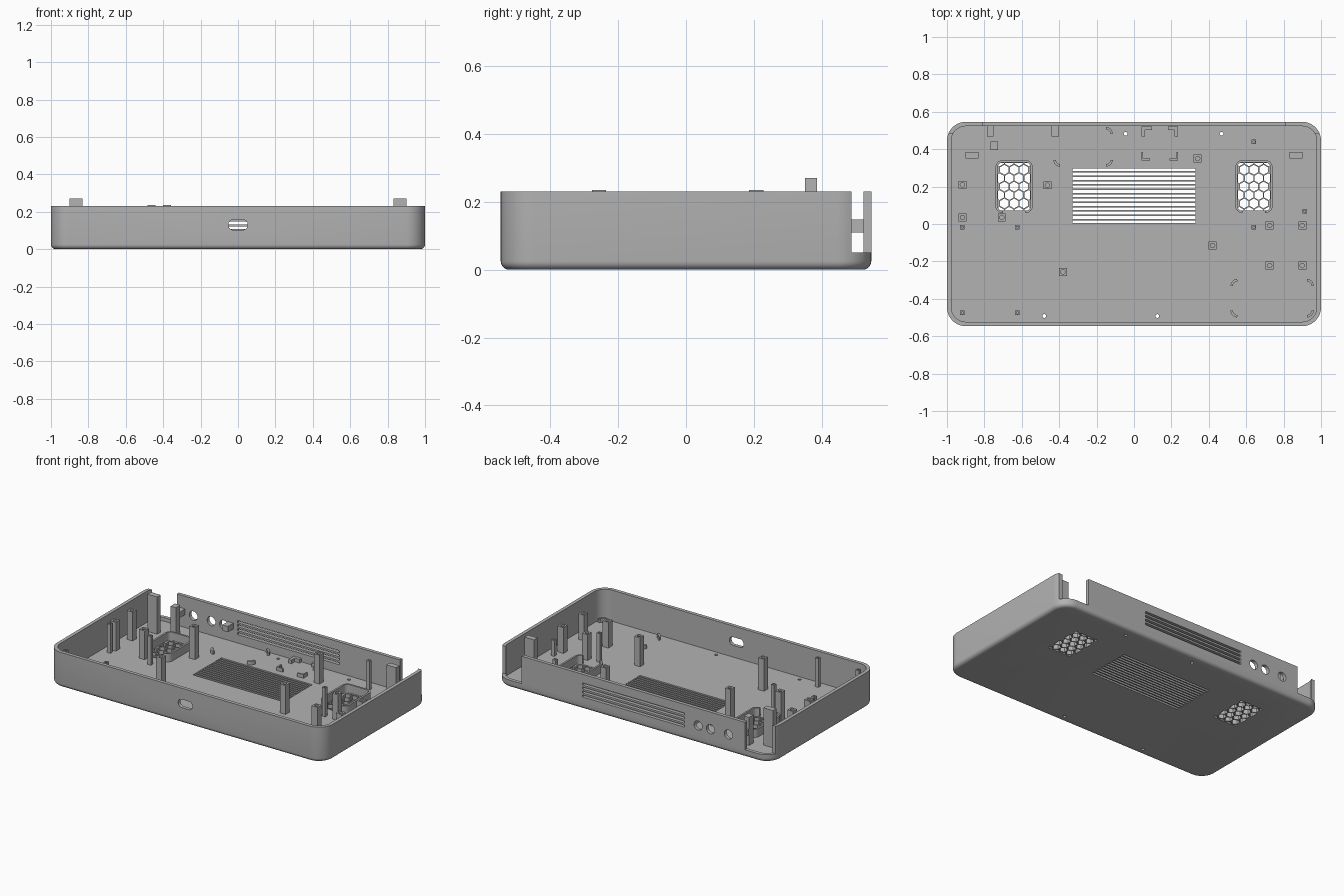
import bpy, bmesh, math
from mathutils import Vector, Matrix

if "Cube" in bpy.data.objects:
    bpy.data.objects.remove(bpy.data.objects["Cube"])

grey = bpy.data.materials.new("plain grey")
grey.use_nodes = True
COLOUR = (0.45, 0.45, 0.45, 1)
grey.diffuse_color = COLOUR
grey.node_tree.nodes["Principled BSDF"].inputs["Base Color"].default_value = COLOUR

HX, HY, TOP, FLOOR, WALL = 1.0, 0.546, 0.23, 0.026, 0.023


def finish(name, bm):
    bmesh.ops.recalc_face_normals(bm, faces=bm.faces)
    mesh = bpy.data.meshes.new(name)
    bm.to_mesh(mesh)
    bm.free()
    mesh.materials.append(grey)
    ob = bpy.data.objects.new(name, mesh)
    bpy.context.collection.objects.link(ob)
    return ob


def box(bm, x0, x1, y0, y1, z0, z1):
    m = Matrix.Translation(((x0 + x1) / 2, (y0 + y1) / 2, (z0 + z1) / 2))
    m = m @ Matrix.Diagonal((x1 - x0, y1 - y0, z1 - z0, 1))
    bmesh.ops.create_cube(bm, size=1, matrix=m)


def prism(bm, pts, low, high, upright=False):
    # Extrude an outline along z, or along y when upright
    def place(p, h):
        return (p[0], h, p[1]) if upright else (p[0], p[1], h)
    a = [bm.verts.new(place(p, low)) for p in pts]
    b = [bm.verts.new(place(p, high)) for p in pts]
    bm.faces.new(a[::-1])
    bm.faces.new(b)
    for i in range(len(a)):
        j = (i + 1) % len(a)
        bm.faces.new((a[i], a[j], b[j], b[i]))


def arc(cx, cy, r, start, end, n):
    angles = [math.radians(start + (end - start) * i / n) for i in range(n + 1)]
    return [(cx + r * math.cos(a), cy + r * math.sin(a)) for a in angles]


def circle(cx, cy, r, n=20):
    return arc(cx, cy, r, 0, 360, n)[:-1]


def rounded(hx, hy, r, n=10, cx=0, cy=0):
    pts = []
    for k, (sx, sy) in enumerate([(1, 1), (-1, 1), (-1, -1), (1, -1)]):
        pts += arc(cx + sx * (hx - r), cy + sy * (hy - r), r, 90 * k, 90 * k + 90, n)
    return pts


def cut(ob, cutter):
    cutter.hide_render = True
    mod = ob.modifiers.new("cut", "BOOLEAN")
    mod.object, mod.operation, mod.solver = cutter, "DIFFERENCE", "EXACT"
    bpy.context.view_layer.objects.active = ob
    bpy.ops.object.modifier_apply(modifier=mod.name)
    bpy.data.objects.remove(cutter)


def smooth(ob):
    bpy.ops.object.select_all(action="DESELECT")
    ob.select_set(True)
    bpy.context.view_layer.objects.active = ob
    bpy.ops.object.shade_smooth_by_angle(angle=math.radians(30))


# Tray shell: rounded bottom edge, outer wall, rim, inner wall and floor
bm = bmesh.new()
levels = []
for i in range(6):
    a = math.pi / 2 * i / 5
    levels.append((0.025 * (1 - math.sin(a)), 0.025 * (1 - math.cos(a))))
levels += [(0, TOP), (WALL, TOP), (WALL, FLOOR)]
rings = [[bm.verts.new((x, y, z)) for x, y in rounded(HX - d, HY - d, 0.1 - d)]
         for d, z in levels]
for a, b in zip(rings, rings[1:]):
    for i in range(len(a)):
        j = (i + 1) % len(a)
        bm.faces.new((a[i], a[j], b[j], b[i]))
bm.faces.new(rings[0][::-1])
bm.faces.new(rings[-1])
tray = finish("tray", bm)

# Rear corner notches, floor vent, rear vent, sockets and screw holes
bm = bmesh.new()
for x0, x1 in ((-1.1, -0.81), (0.81, 1.1)):
    box(bm, x0, x1, 0.487, 0.7, 0.05, 0.4)
for i in range(13):
    y = 0.012 + i * 0.0232
    box(bm, -0.33, 0.33, y - 0.0075, y + 0.0075, -0.1, 0.1)
for i in range(4):
    z = 0.088 + i * 0.026
    box(bm, -0.37, 0.37, 0.5, 0.6, z - 0.007, z + 0.007)
for x in (-0.47, -0.56, -0.69):
    prism(bm, circle(x, 0.118, 0.03, 28), 0.5, 0.6, True)
prism(bm, rounded(0.052, 0.027, 0.0265, 8, 0, 0.13), -0.6, -0.5, True)
for x, y in ((-0.045, 0.482), (0.468, 0.482), (-0.48, -0.492), (0.125, -0.492)):
    prism(bm, circle(x, y, 0.01), -0.1, 0.1)
cut(tray, finish("opening_cutter", bm))

# Honeycomb grilles, trimmed to a rectangle
GX, GY, GW, GH, PITCH = 0.641, 0.2, 0.086, 0.127, 0.052
for side in (-1, 1):
    bm = bmesh.new()
    for row in range(-3, 4):
        for col in range(-3, 4):
            x = side * GX + (col + 0.5 * (row % 2)) * PITCH
            y = GY + row * PITCH * 0.866
            if abs(x - side * GX) < GW + 0.012 and abs(y - GY) < GH + 0.012:
                prism(bm, arc(x, y, 0.0262, 30, 330, 5), -0.1, 0.1)
    centre = Vector((side * GX, GY, 0))
    for n, d in (((1, 0, 0), GW), ((-1, 0, 0), GW), ((0, 1, 0), GH), ((0, -1, 0), GH)):
        n = Vector(n)
        bmesh.ops.bisect_plane(bm, geom=bm.verts[:] + bm.edges[:] + bm.faces[:],
                               plane_co=centre + n * d, plane_no=n, clear_outer=True)
        bmesh.ops.holes_fill(bm, edges=[e for e in bm.edges if e.is_boundary], sides=0)
    cut(tray, finish("honeycomb_cutter", bm))
smooth(tray)

# Speaker rims: raised walls, open along most of the front edge
for side, name in ((-1, "right_speaker_rim"), (1, "left_speaker_rim")):
    bm = bmesh.new()
    cx = side * GX

    def rim_path(w, h, r):
        pts = arc(cx - w + r, GY - h + r, r, 270, 180, 6)
        pts += arc(cx - w + r, GY + h - r, r, 180, 90, 6)
        pts += arc(cx + w - r, GY + h - r, r, 90, 0, 6)
        return pts + arc(cx + w - r, GY - h + r, r, 0, -90, 6)
    outer, inner = rim_path(0.1, 0.142, 0.04), rim_path(0.088, 0.13, 0.028)
    prism(bm, outer + inner[::-1], FLOOR - 0.004, 0.08)
    smooth(finish(name, bm))

# Bored mounting posts: wide ones and slim ones
wide = [(-0.917, 0.21), (-0.917, 0.035), (-0.707, 0.035), (-0.463, 0.207),
        (-0.38, -0.256), (0.42, -0.115), (0.34, 0.35)]
wide += [(x, y) for x in (0.725, 0.9) for y in (-0.008, -0.222)]
slim = [(x, y) for x in (-0.917, -0.623) for y in (-0.018, -0.475)]
slim += [(0.641, 0.44), (0.641, -0.018), (0.912, 0.067)]
for name, spots, half, bore in (("wide_posts", wide, 0.021, 0.012),
                                ("slim_posts", slim, 0.012, 0.006)):
    bm, holes = bmesh.new(), bmesh.new()
    for x, y in spots:
        top = 0.215
        if (x, y) in wide[3:5]:
            top = 0.235
        elif x > 0.7:
            top = 0.195 if half > 0.02 else 0.13
        box(bm, x - half, x + half, y - half, y + half, FLOOR - 0.004, top)
        prism(holes, circle(x, y, bore, 16), top - 0.08, top + 0.05)
    posts = finish(name, bm)
    cut(posts, finish("bore_cutter", holes))
    smooth(posts)

# Tall rear tabs, a plain post and the ledges on the rear wall
for side, name in ((-1, "right_tab"), (1, "left_tab")):
    bm = bmesh.new()
    x = side * 0.866
    box(bm, x - 0.035, x + 0.035, 0.35, 0.386, FLOOR - 0.004, 0.27)
    finish(name, bm)
bm = bmesh.new()
box(bm, -0.766, -0.728, 0.396, 0.44, FLOOR - 0.004, 0.21)
finish("plain_post", bm)
bm = bmesh.new()
box(bm, -0.785, -0.75, 0.467, 0.53, 0.11, 0.148)
box(bm, -0.44, -0.4, 0.467, 0.53, 0.11, 0.148)
finish("rear_ledges", bm)

# Low curved corner brackets around the two component bays
bm = bmesh.new()
for x0, x1, y0, y1, corners in ((0.515, 0.962, -0.5, -0.293, (0, 1, 2, 3)),
                                (-0.432, -0.113, 0.306, 0.52, (0, 2, 3))):
    for k in corners:
        r = 0.04
        cx = x1 - r if k in (0, 3) else x0 + r
        cy = y1 - r if k in (0, 1) else y0 + r
        a, b = 90 * k + 5, 90 * k + 85
        prism(bm, arc(cx, cy, r, a, b, 6) + arc(cx, cy, r - 0.013, b, a, 6),
              FLOOR - 0.004, 0.05)
smooth(finish("curved_brackets", bm))

# Low square corner brackets behind the floor vent
bm = bmesh.new()
for x, sx in ((0.04, 1), (0.236, -1)):
    for y, sy, arm, t in ((0.34, 1, 0.045, 0.009), (0.522, -1, 0.055, 0.02)):
        outline = [(0, 0), (arm, 0), (arm, t), (t, t), (t, arm), (0, arm)]
        prism(bm, [(x + sx * u, y + sy * v) for u, v in outline], FLOOR - 0.004, 0.05)
finish("square_brackets", bm)
